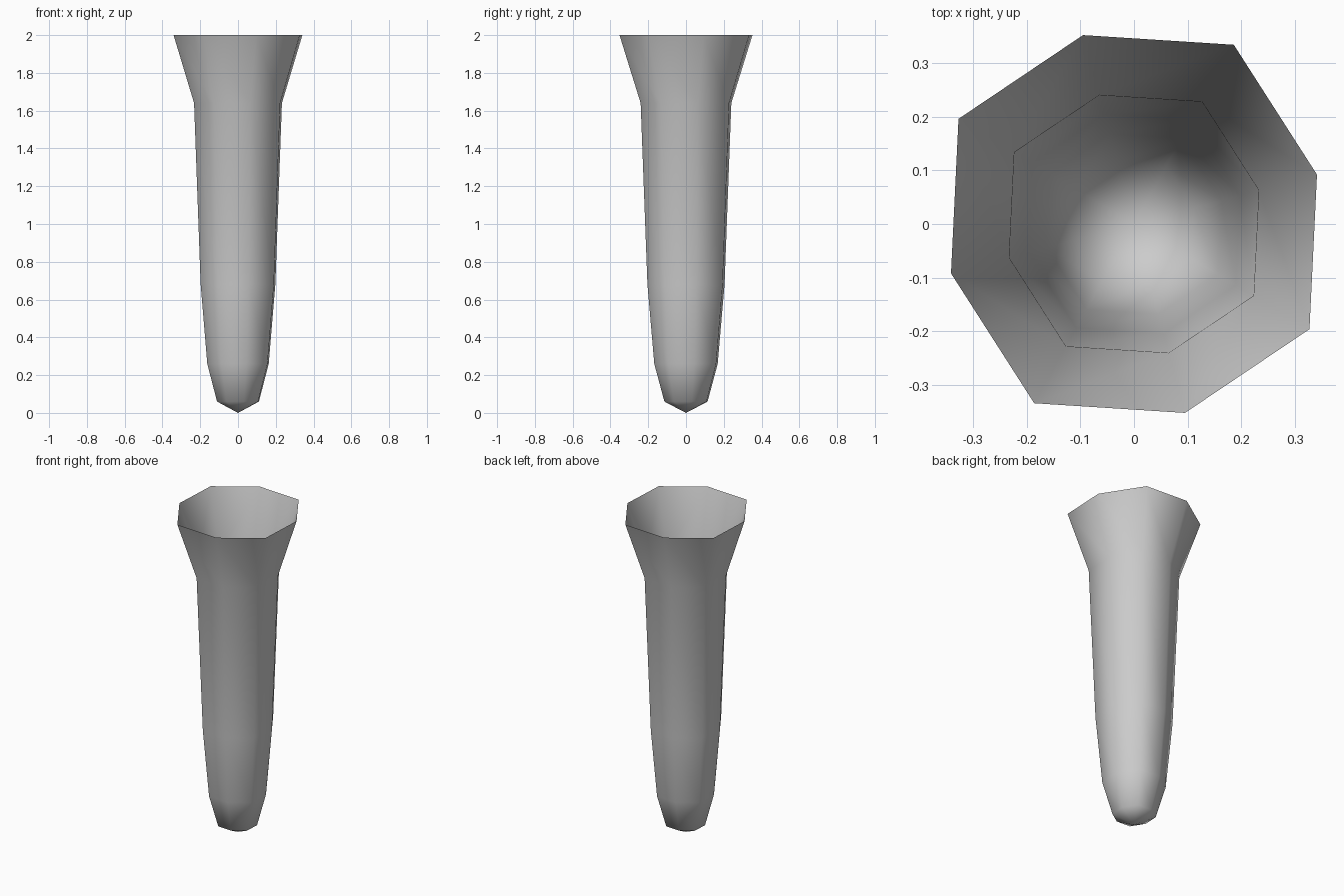
import bpy
import bmesh

cube = bpy.data.objects.get("Cube")
if cube:
    bpy.data.objects.remove(cube, do_unlink=True)

# One plain grey
grey = bpy.data.materials.new("light_grey")
grey.use_nodes = True
colour = (0.6, 0.6, 0.6, 1)
grey.diffuse_color = colour
grey.node_tree.nodes["Principled BSDF"].inputs["Base Color"].default_value = colour

# Slightly uneven octagon: half the rim, repeated by a half turn
half = [(0.341, 0.092), (0.186, 0.334), (-0.095, 0.352), (-0.327, 0.196)]
rim = half + [(-x, -y) for x, y in half]

# Height and scale of each ring, from the open mouth to the toe
profile = [(2.0, 1.0), (1.64, 0.682), (0.68, 0.58), (0.26, 0.477), (0.06, 0.325)]

# Open tapering shell closed by a shallow point
bm = bmesh.new()
rings = [[bm.verts.new((x * s, y * s, z)) for x, y in rim] for z, s in profile]
tip = bm.verts.new((0, 0, 0))
count = len(rim)
for upper, lower in zip(rings, rings[1:]):
    for i in range(count):
        j = (i + 1) % count
        bm.faces.new((upper[i], lower[i], lower[j], upper[j]))
for i in range(count):
    bm.faces.new((rings[-1][i], tip, rings[-1][(i + 1) % count]))
for face in bm.faces:
    face.smooth = True

mesh = bpy.data.meshes.new("flared_tube")
bm.to_mesh(mesh)
bm.free()
mesh.materials.append(grey)
tube = bpy.data.objects.new("flared_tube", mesh)
bpy.context.collection.objects.link(tube)
